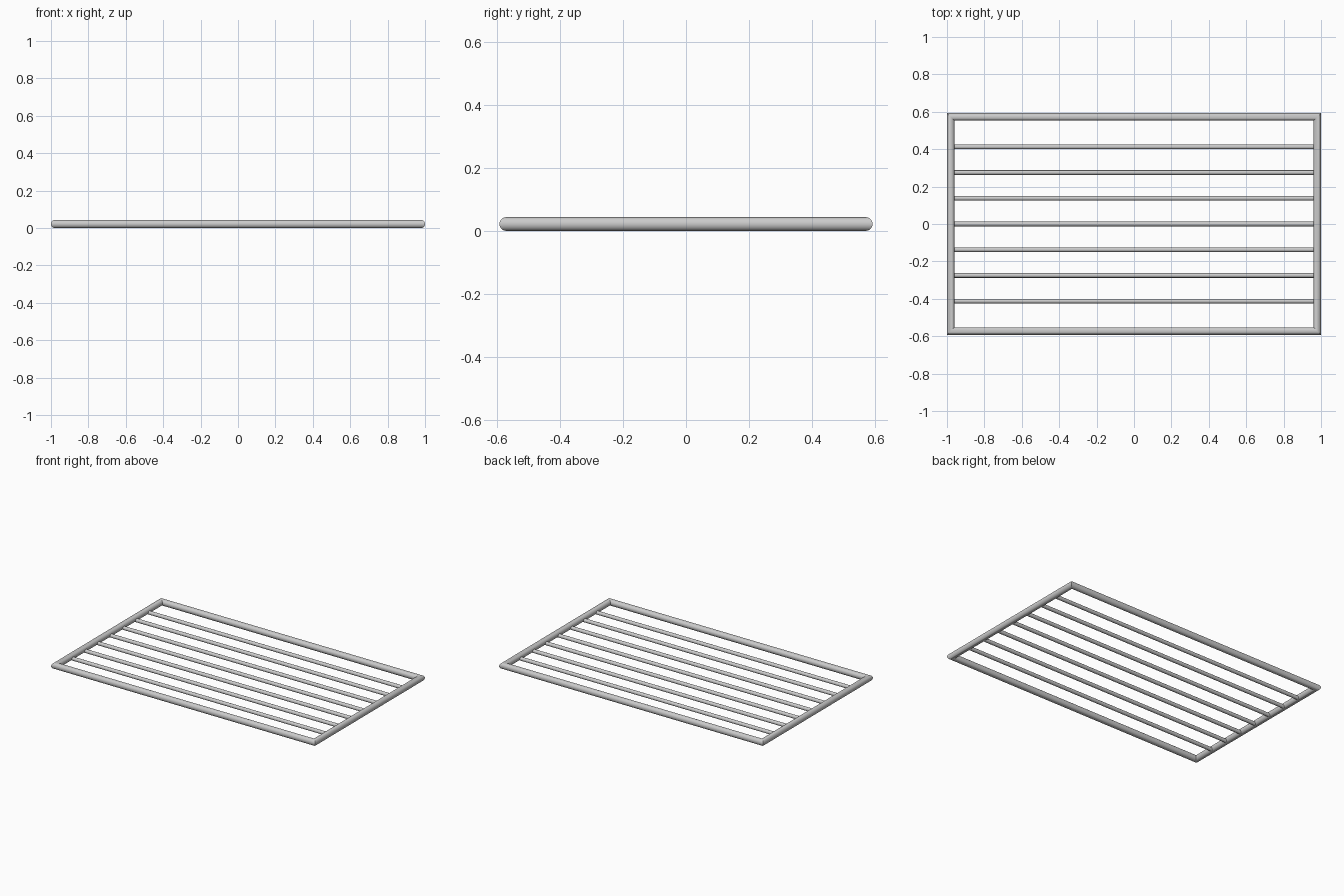
import bpy, bmesh, math

if "Cube" in bpy.data.objects:
    bpy.data.objects.remove(bpy.data.objects["Cube"])

R = 0.0215          # frame tube radius
HX, HY = 1.0, 0.593 # outer half sizes
BAR_R = 0.0125      # cross bar radius
SEG = 32


def finish(obj):
    bpy.context.view_layer.objects.active = obj
    bpy.ops.object.select_all(action='DESELECT')
    obj.select_set(True)
    bpy.ops.object.shade_smooth_by_angle(angle=math.radians(35))


# Outer frame: round tube with mitred corners
bm = bmesh.new()
rings = []
for sx, sy in ((1, 1), (-1, 1), (-1, -1), (1, -1)):
    ring = []
    for i in range(SEG):
        a = 2 * math.pi * i / SEG
        off = R * math.cos(a) * 0.95
        ring.append(bm.verts.new((sx * (HX - R * 0.95 + off),
                                  sy * (HY - R * 0.95 + off),
                                  R + R * math.sin(a))))
    rings.append(ring)
for k in range(4):
    a, b = rings[k], rings[(k + 1) % 4]
    for i in range(SEG):
        j = (i + 1) % SEG
        bm.faces.new((a[i], b[i], b[j], a[j]))
bmesh.ops.recalc_face_normals(bm, faces=bm.faces)
mesh = bpy.data.meshes.new("outer_frame")
bm.to_mesh(mesh)
bm.free()
frame = bpy.data.objects.new("outer_frame", mesh)
bpy.context.collection.objects.link(frame)
finish(frame)

# Seven thinner cross bars running between the side rails
for n in range(7):
    bpy.ops.mesh.primitive_cylinder_add(
        vertices=20, radius=BAR_R, depth=2 * (HX - R),
        location=(0, (n - 3) * 0.1375, BAR_R + 0.001),
        rotation=(0, math.pi / 2, 0))
    bar = bpy.context.object
    bar.name = f"cross_bar_{n + 1}"
    finish(bar)
